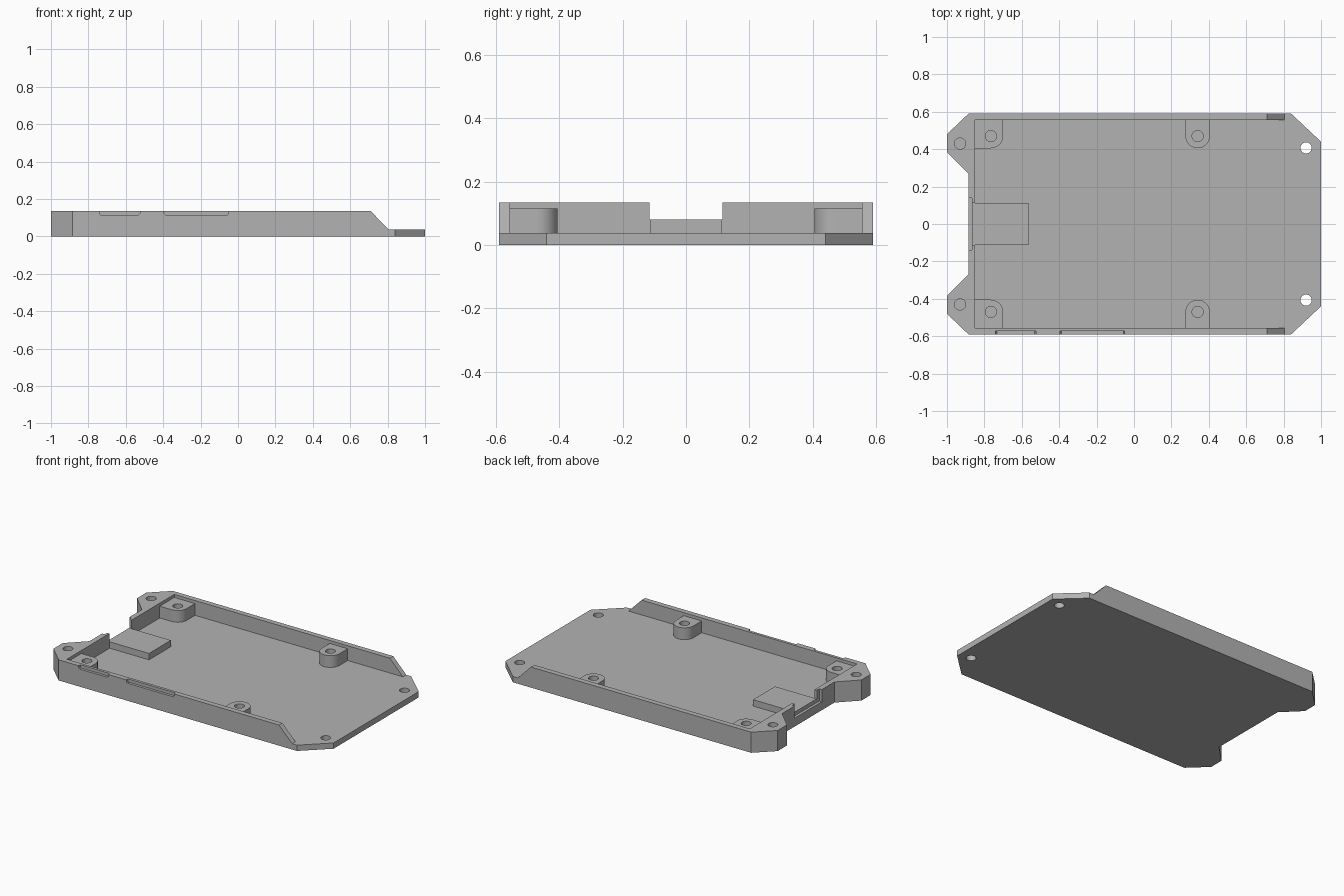
import bpy
import bmesh
from math import cos, sin, pi, radians

if "Cube" in bpy.data.objects:
    bpy.data.objects.remove(bpy.data.objects["Cube"], do_unlink=True)

FLOOR, RIM, BOSS_TOP = 0.038, 0.135, 0.115
WALL_Y, CAVITY_Y, CAVITY_X = 0.59, 0.555, -0.85

grey = bpy.data.materials.new("plain grey")
grey.use_nodes = True
grey.diffuse_color = (0.45, 0.45, 0.45, 1)
grey.node_tree.nodes["Principled BSDF"].inputs["Base Color"].default_value = grey.diffuse_color


def prism(name, points, low, high, axis="z"):
    """Extrude a closed outline along z (points are x, y) or y (points are x, z)."""
    place = (lambda a, b, h: (a, b, h)) if axis == "z" else (lambda a, b, h: (a, h, b))
    bm = bmesh.new()
    face = bm.faces.new([bm.verts.new(place(a, b, low)) for a, b in points])
    new = bmesh.ops.extrude_face_region(bm, geom=[face])["geom"]
    shift = place(0, 0, high - low)
    bmesh.ops.translate(bm, vec=shift, verts=[v for v in new if isinstance(v, bmesh.types.BMVert)])
    bmesh.ops.recalc_face_normals(bm, faces=bm.faces)
    mesh = bpy.data.meshes.new(name)
    bm.to_mesh(mesh)
    bm.free()
    mesh.materials.append(grey)
    obj = bpy.data.objects.new(name, mesh)
    bpy.context.collection.objects.link(obj)
    return obj


def rect(x0, x1, y0, y1):
    return [(x0, y0), (x1, y0), (x1, y1), (x0, y1)]


def arc(x, y, r, start, end, steps):
    angles = [start + (end - start) * i / steps for i in range(steps + 1)]
    return [(x + r * cos(a), y + r * sin(a)) for a in angles]


def hole(x, y, low):
    return prism("hole_cutter", arc(x, y, 0.03, 0, 2 * pi, 32)[:-1], low, 0.3)


def carve(obj, cutters):
    """Subtract the cutters, then discard them."""
    bpy.context.view_layer.objects.active = obj
    for cutter in cutters:
        cutter.hide_render = True
        mod = obj.modifiers.new("cut", "BOOLEAN")
        mod.operation, mod.solver, mod.object = "DIFFERENCE", "EXACT", cutter
        bpy.ops.object.modifier_apply(modifier=mod.name)
        bpy.data.objects.remove(cutter, do_unlink=True)


def smooth(obj):
    bpy.ops.object.select_all(action="DESELECT")
    obj.select_set(True)
    bpy.context.view_layer.objects.active = obj
    bpy.ops.object.shade_smooth_by_angle(angle=radians(30))


# Tray body: mirrored outline with clipped corners and two mounting ears
half = [(1, 0.44), (0.84, WALL_Y), (-0.885, WALL_Y), (-1, 0.48), (-1, 0.385), (-0.885, 0.27)]
outline = half + [(x, -y) for x, y in reversed(half)]
tray = prism("tray", outline, 0, RIM)

# Open cavity and the sloped ends of the side walls
cuts = [
    prism("cavity_cutter", rect(CAVITY_X, 1.2, -CAVITY_Y, CAVITY_Y), FLOOR, 0.3),
    prism("slope_cutter", [(0.805, FLOOR), (1.2, FLOOR), (1.2, 0.3), (0.55, 0.3), (0.71, RIM)],
          -0.8, 0.8, "y"),
    # Connector opening with a shallow recess on the outside
    prism("opening_cutter", rect(-1.1, -0.8, -0.115, 0.115), 0.08, 0.3),
    prism("recess_cutter", rect(-1.1, -0.867, -0.14, 0.14), 0.055, 0.3),
]
# Shallow notches along the outer front rim
for x0, x1 in ((-0.74, -0.525), (-0.395, -0.05)):
    notch = [(x0, 0.3), (x0, 0.122), (x0 + 0.007, 0.115),
             (x1 - 0.007, 0.115), (x1, 0.122), (x1, 0.3)]
    cuts.append(prism("notch_cutter", notch, -0.7, -0.573, "y"))
# Blind holes in the ears, through holes at the open end
for side in (-1, 1):
    cuts.append(hole(-0.93, side * 0.43, FLOOR))
    cuts.append(hole(0.92, side * 0.407, -0.1))
carve(tray, cuts)
smooth(tray)

# Screw bosses: two in the corners, two along the side walls
back_y = CAVITY_Y + 0.01
corner_shape = ([(-0.70, back_y), (CAVITY_X - 0.01, back_y), (CAVITY_X - 0.01, 0.405)]
                + arc(-0.765, 0.47, 0.065, -pi / 2, 0, 10))
side_shape = ([(0.405, back_y), (0.275, back_y)]
              + arc(0.34, 0.47, 0.065, -pi, 0, 20))
for label, side in (("left", 1), ("right", -1)):
    side_name = "back" if side > 0 else "front"
    for kind, shape, x in (("corner", corner_shape, -0.765), ("middle", side_shape, 0.34)):
        boss = prism(f"{side_name}_{kind}_boss", [(a, side * b) for a, b in shape], 0.02, BOSS_TOP)
        carve(boss, [hole(x, side * 0.47, FLOOR)])
        smooth(boss)

# Raised pad under the connector
prism("connector_pad", rect(-0.866, -0.565, -0.113, 0.113), 0.02, 0.08)
